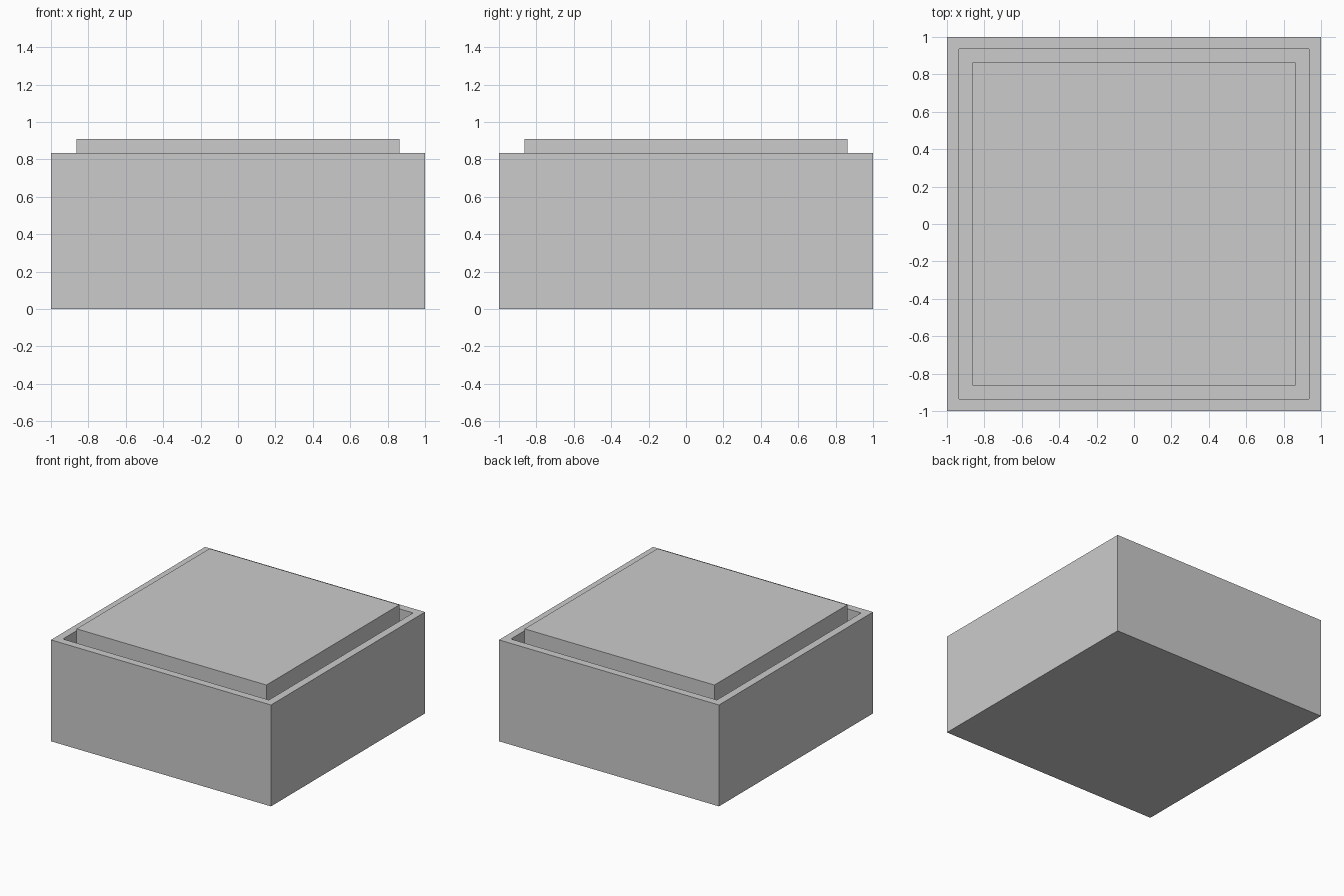
import bpy, bmesh
from mathutils import Matrix

if "Cube" in bpy.data.objects:
    bpy.data.objects.remove(bpy.data.objects["Cube"])

WALL = 0.09
RIM_Z = 0.833


def new_object(name, bm):
    mesh = bpy.data.meshes.new(name)
    bm.to_mesh(mesh)
    bm.free()
    obj = bpy.data.objects.new(name, mesh)
    bpy.context.collection.objects.link(obj)
    return obj


def box(half, z0, z1):
    bm = bmesh.new()
    size = Matrix.Diagonal((2 * half, 2 * half, z1 - z0, 1))
    bmesh.ops.create_cube(bm, size=1, matrix=Matrix.Translation((0, 0, (z0 + z1) / 2)) @ size)
    return bm


# Open-topped square tub: inset the top face, then sink it to the floor
bm = box(1.0, 0, RIM_Z)
bm.normal_update()
top = max(bm.faces, key=lambda f: f.calc_center_median().z)
bmesh.ops.inset_region(bm, faces=[top], thickness=WALL)
inner = bmesh.ops.extrude_discrete_faces(bm, faces=[top])["faces"][0]
bmesh.ops.translate(bm, verts=inner.verts, vec=(0, 0, WALL - RIM_Z))
new_object("outer_tub", bm)

# Block standing inside the tub, rising above the rim with a gap all round
new_object("inner_block", box(0.863, WALL, 0.908))
